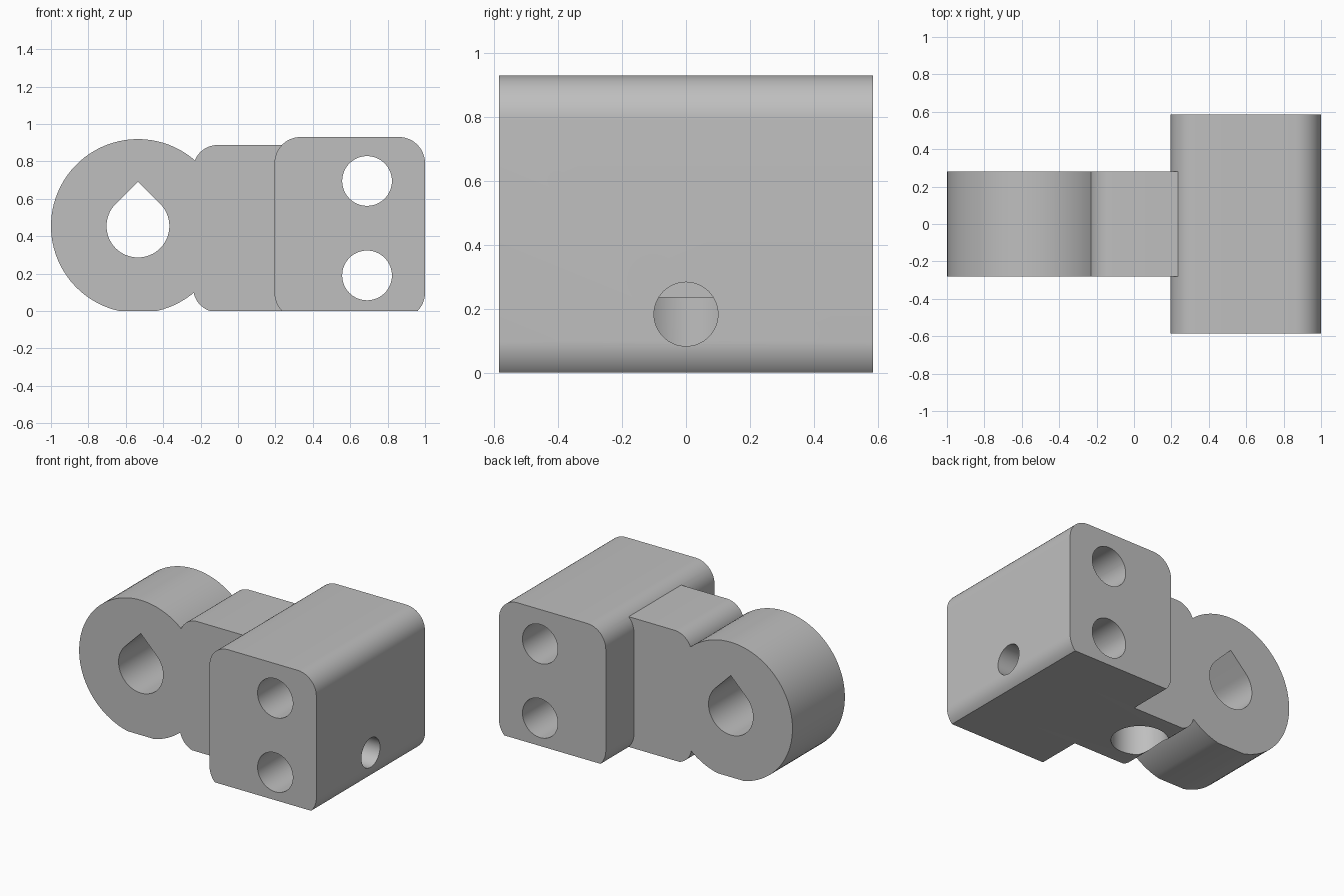
import bpy, bmesh, math
from math import pi, asin, cos, sin, radians
from mathutils import Matrix

cube = bpy.data.objects.get("Cube")
if cube:
    bpy.data.objects.remove(cube, do_unlink=True)

grey = bpy.data.materials.new("light_grey")
grey.use_nodes = True
colour = (0.52, 0.52, 0.52, 1)
grey.diffuse_color = colour
grey.node_tree.nodes["Principled BSDF"].inputs["Base Color"].default_value = colour


def arc(cx, cz, r, start, end, n):
    """Points of an arc in the x-z plane, angles in radians."""
    return [(cx + r * cos(start + (end - start) * i / n),
             cz + r * sin(start + (end - start) * i / n)) for i in range(n + 1)]


def add_object(name, bm):
    bmesh.ops.recalc_face_normals(bm, faces=bm.faces)
    mesh = bpy.data.meshes.new(name)
    bm.to_mesh(mesh)
    bm.free()
    mesh.materials.append(grey)
    obj = bpy.data.objects.new(name, mesh)
    bpy.context.collection.objects.link(obj)
    return obj


def prism(name, profile, half_depth):
    """Extrude an x-z profile along y, centred on y = 0."""
    bm = bmesh.new()
    face = bm.faces.new([bm.verts.new((x, -half_depth, z)) for x, z in profile])
    out = bmesh.ops.extrude_face_region(bm, geom=[face])
    verts = [v for v in out["geom"] if isinstance(v, bmesh.types.BMVert)]
    bmesh.ops.translate(bm, verts=verts, vec=(0, 2 * half_depth, 0))
    return add_object(name, bm)


def cylinder(name, r, length, centre, axis):
    turn = {"X": Matrix.Rotation(pi / 2, 4, "Y"),
            "Y": Matrix.Rotation(pi / 2, 4, "X"),
            "Z": Matrix.Identity(4)}[axis]
    bm = bmesh.new()
    bmesh.ops.create_cone(bm, cap_ends=True, segments=64, radius1=r, radius2=r,
                          depth=length, matrix=Matrix.Translation(centre) @ turn)
    return add_object(name, bm)


def combine(target, other, operation):
    other.hide_render = True
    mod = target.modifiers.new(operation.lower(), "BOOLEAN")
    mod.operation, mod.solver, mod.object = operation, "EXACT", other
    bpy.context.view_layer.objects.active = target
    bpy.ops.object.modifier_apply(modifier=mod.name)
    bpy.data.objects.remove(other, do_unlink=True)


def rounded_bar(name, left, right, top, r, low_z, half_depth, round_right=True):
    """Bar with rounded edges whose lower rounding is sliced flat at z = 0."""
    dip = asin(low_z / r)
    profile = arc(left + r, top - r, r, pi / 2, pi, 12)
    profile += arc(left + r, low_z, r, pi, pi + dip, 12)
    if round_right:
        profile += arc(right - r, low_z, r, -dip, 0, 12)
        profile += arc(right - r, top - r, r, 0, pi / 2, 12)
    else:
        profile += [(right, 0), (right, top)]
    return prism(name, profile, half_depth)


# Eye ring with a flat foot
eye_x, eye_z, eye_r = -0.535, 0.454, 0.465
foot = asin(eye_z / eye_r)
bracket = prism("hinge_bracket", arc(eye_x, eye_z, eye_r, -foot, pi + foot, 80), 0.282)

# Connecting arm and cross block
arm = rounded_bar("arm", -0.24, 0.6, 0.887, 0.13, 0.124, 0.282, False)
combine(bracket, arm, "UNION")
block = rounded_bar("cross_block", 0.195, 1.0, 0.93, 0.14, 0.098, 0.585)
combine(bracket, block, "UNION")

# Teardrop pivot hole
drop_r = 0.168
teardrop = arc(eye_x, eye_z, drop_r, radians(135), radians(405), 48)
teardrop.append((eye_x, eye_z + drop_r * math.sqrt(2)))
combine(bracket, prism("pivot_hole", teardrop, 0.5), "DIFFERENCE")

# Two rod holes across the block
for z in (0.19, 0.695):
    combine(bracket, cylinder("rod_hole", 0.133, 2, (0.69, 0, z), "Y"), "DIFFERENCE")

# Screw bore from the end face into a pocket opening underneath
combine(bracket, cylinder("screw_bore", 0.1, 1.2, (0.55, 0, 0.183), "X"), "DIFFERENCE")
combine(bracket, cylinder("nut_pocket", 0.175, 0.47, (-0.045, 0, 0), "Z"), "DIFFERENCE")

# Smooth the curved walls and keep the edges sharp
bpy.ops.object.select_all(action="DESELECT")
bracket.select_set(True)
bpy.context.view_layer.objects.active = bracket
bpy.ops.object.shade_smooth_by_angle(angle=radians(25))
